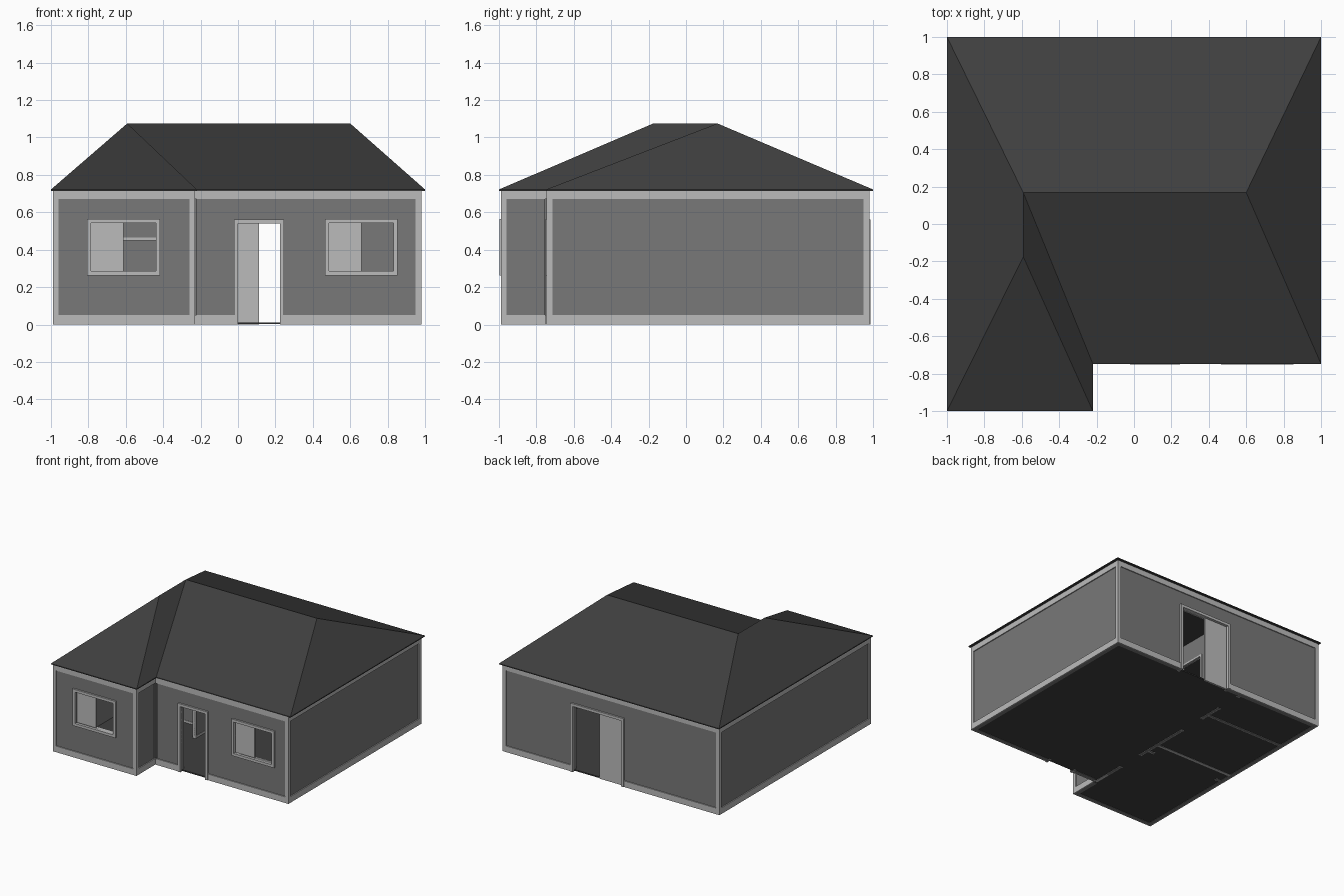
import bpy, bmesh

if "Cube" in bpy.data.objects:
    bpy.data.objects.remove(bpy.data.objects["Cube"])

def material(name, g):
    m = bpy.data.materials.new(name)
    m.diffuse_color = (g, g, g, 1)
    m.use_nodes = True
    m.node_tree.nodes["Principled BSDF"].inputs["Base Color"].default_value = m.diffuse_color
    return m

TRIM = material("light_trim", 0.5)
WALL = material("grey_wall", 0.19)
ROOF = material("dark_roof", 0.05)
H = 0.72       # wall height
T = 0.03       # wall thickness
R = 0.008      # how far the trim stands proud of the panels

def finish(name, bm, mat):
    bmesh.ops.recalc_face_normals(bm, faces=bm.faces)
    me = bpy.data.meshes.new(name)
    bm.to_mesh(me)
    bm.free()
    ob = bpy.data.objects.new(name, me)
    me.materials.append(mat)
    bpy.context.collection.objects.link(ob)
    return ob

def boxes(name, items, axis, c0, c1, mat):
    """One object of boxes (a0, a1, z0, z1) lying along axis, between depths c0 and c1."""
    bm = bmesh.new()
    for a0, a1, z0, z1 in items:
        for v in bmesh.ops.create_cube(bm, size=1)["verts"]:
            a = a1 if v.co.x > 0 else a0
            c = c1 if v.co.y > 0 else c0
            z = z1 if v.co.z > 0 else z0
            v.co = (a, c, z) if axis == "x" else (c, a, z)
    return finish(name, bm, mat)

def pierced(a0, a1, z0, z1, holes):
    """Split a rectangle into pieces around sorted holes."""
    out, a = [], a0
    for h0, h1, b, t in sorted(holes):
        if t <= z0 or b >= z1:
            continue
        out.append((a, h0, z0, z1))
        if b > z0:
            out.append((h0, h1, z0, b))
        if t < z1:
            out.append((h0, h1, t, z1))
        a = h1
    return out + [(a, a1, z0, z1)]

def frame(h, w):
    """Casing around a hole; no sill for doors."""
    a0, a1, b, t = h
    low = b - w if b > 0 else 0
    out = [(a0 - w, a0, low, t + w), (a1, a1 + w, low, t + w), (a0, a1, t, t + w)]
    return out + ([(a0, a1, low, b)] if b > 0 else [])

def outer_wall(name, axis, a0, a1, c, inward, holes=(), corners=(1, 1)):
    face = c + inward * R
    boxes(name + "_wall", pierced(a0 + R, a1 - R, 0, H, holes), axis, *sorted((face, face + inward * T)), WALL)
    strips = pierced(a0, a1, 0, 0.05, holes) + [(a0, a1, 0.67, H)]
    if corners[0]:
        strips.append((a0, a0 + 0.03, 0.05, 0.67))
    if corners[1]:
        strips.append((a1 - 0.03, a1, 0.05, 0.67))
    boxes(name + "_trim", strips, axis, *sorted((c, face)), TRIM)
    if holes:
        casing = [b for h in holes for b in frame(h, 0.022)]
        boxes(name + "_casing", casing, axis, *sorted((c - inward * 0.006, face + inward * (T + 0.008))), TRIM)

# Outside walls
win_l, win_r = (-0.785, -0.438, 0.285, 0.542), (0.487, 0.832, 0.285, 0.542)
front_door, back_door = (0.0, 0.225, 0, 0.54), (-0.10, 0.34, 0, 0.54)
outer_wall("wing_front", "x", -0.99, -0.23, -0.99, 1, [win_l])
outer_wall("main_front", "x", -0.23, 0.98, -0.745, 1, [front_door, win_r], (0, 1))
outer_wall("back", "x", -0.99, 0.98, 0.98, -1, [back_door])
outer_wall("left", "y", -0.99, 0.98, -0.99, 1)
outer_wall("right", "y", -0.745, 0.98, 0.98, -1)
outer_wall("wing_side", "y", -0.99, -0.745, -0.23, -1, (), (1, 0))

# Sliding sashes: left half of each window is closed, the other half open
for name, h, y in (("left_sash", win_l, -0.97), ("right_sash", win_r, -0.725)):
    mid = (h[0] + h[1]) / 2
    boxes(name, [(h[0], mid, h[2], h[3])], "x", y, y + 0.008, TRIM)
boxes("sliding_back_door", [(-0.10, 0.112, 0, 0.54)], "x", 0.952, 0.964, TRIM)

# Inside partitions with doorways and skirting
def partition(name, axis, a0, a1, c, holes=()):
    boxes(name, pierced(a0, a1, 0, H, holes), axis, c - 0.009, c + 0.009, WALL)
    boxes(name + "_skirting", pierced(a0, a1, 0, 0.03, holes), axis, c - 0.012, c + 0.012, TRIM)
    if holes:
        boxes(name + "_casing", [b for h in holes for b in frame(h, 0.014)], axis, c - 0.015, c + 0.015, TRIM)

doors = [(0.71, 0.92, 0, 0.54), (0.28, 0.50, 0, 0.54), (-0.44, -0.22, 0, 0.54)]
partition("hall_partition", "y", -0.74, 0.95, -0.245, doors)
partition("bathroom_partition", "x", -0.96, -0.25, 0.57)
partition("bedroom_partition", "x", -0.96, -0.25, -0.02)
partition("closet_partition", "x", -0.96, -0.25, -0.13, [(-0.91, -0.31, 0, 0.45)])

# Footprint slab helper, shared by floor and roof
def outline(bm, x0, x1, xi, y0, y1, yi, z):
    pts = [(x0, y0), (xi, y0), (xi, yi), (x1, yi), (x1, y1), (x0, y1)]
    return [bm.verts.new((x, y, z)) for x, y in pts]

# Floor
bm = bmesh.new()
f = bm.faces.new(outline(bm, -0.97, 0.96, -0.25, -0.97, 0.96, -0.725, 0.002))
ext = bmesh.ops.extrude_face_region(bm, geom=[f])["geom"]
bmesh.ops.translate(bm, vec=(0, 0, 0.01), verts=[g for g in ext if isinstance(g, bmesh.types.BMVert)])
finish("floor", bm, ROOF)

# Hipped roof with a thin eave edge
bm = bmesh.new()
dims = (-1, 1, -0.22, -1, 1, -0.748)
low = outline(bm, *dims, 0.715)
e = outline(bm, *dims, 0.722)
a, b, c = [bm.verts.new(p) for p in ((-0.592, -0.175, 1.075), (-0.592, 0.168, 1.075), (0.6, 0.168, 1.075))]
for face in ((e[0], e[1], a), (e[1], e[2], b, a), (e[2], e[3], c, b),
             (e[3], e[4], c), (e[4], e[5], b, c), (e[5], e[0], a, b), low):
    bm.faces.new(face)
for i in range(6):
    j = (i + 1) % 6
    bm.faces.new((low[i], low[j], e[j], e[i]))
finish("roof", bm, ROOF)
